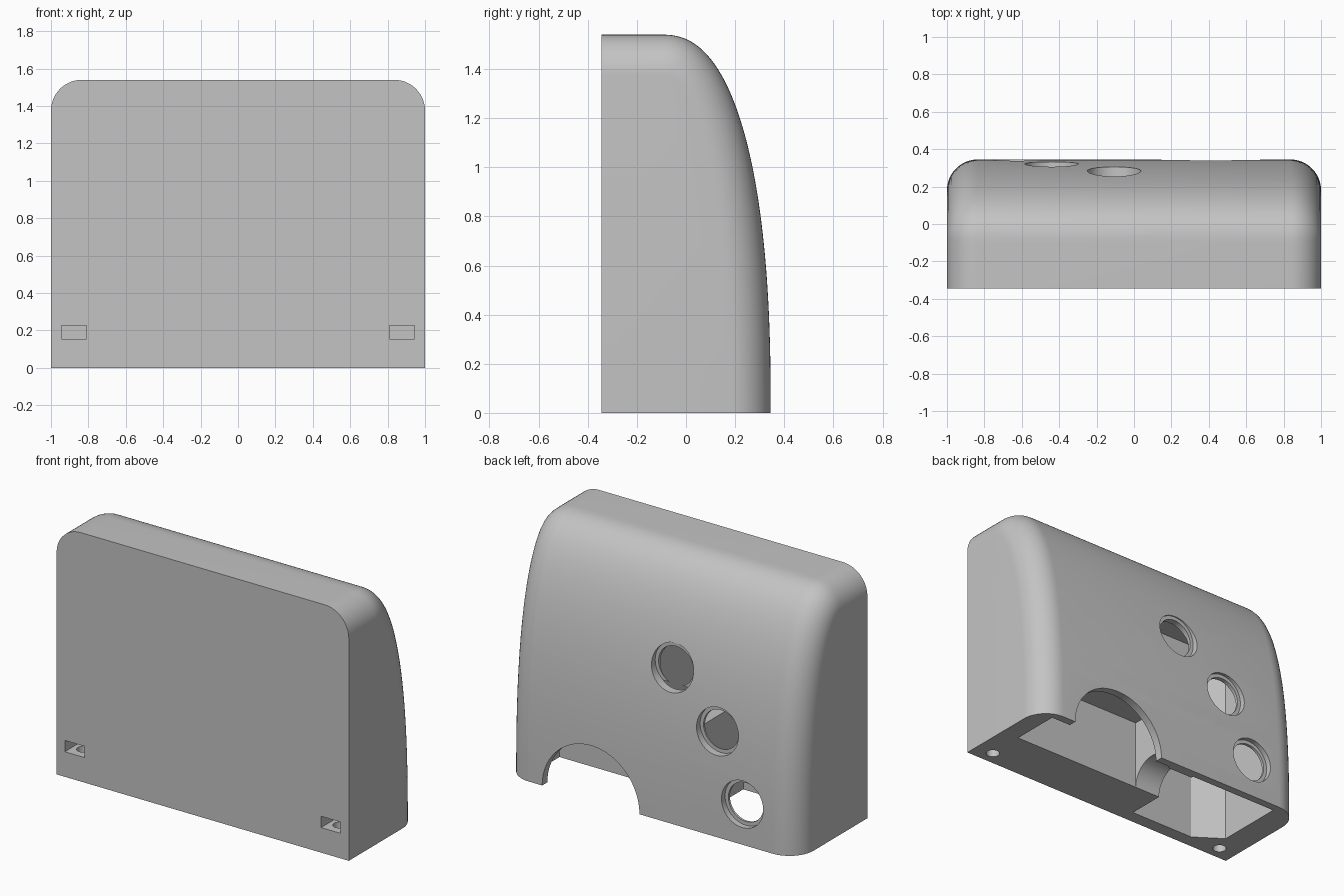
import bpy, bmesh, math
from mathutils import Vector, Matrix

cube = bpy.data.objects.get("Cube")
if cube:
    bpy.data.objects.remove(cube, do_unlink=True)

FRONT, BACK, TOP, START = -0.345, 0.345, 1.54, -0.10
DEPTH, POWER, FILLET, SEGS = BACK - START, 2.4, 0.165, 48

grey = bpy.data.materials.new("light_grey")
grey.use_nodes = True
grey.diffuse_color = (0.55, 0.55, 0.55, 1)
grey.node_tree.nodes["Principled BSDF"].inputs["Base Color"].default_value = grey.diffuse_color


def back_curve(inset):
    """Points (y, z) of the bulging back, moved inward along the normal."""
    points = []
    for i in range(SEGS + 1):
        t = math.pi / 2 * i / SEGS
        a = max(math.cos(t), 0) ** (2 / POWER) if i < SEGS else 0
        b = math.sin(t) ** (2 / POWER)
        n = Vector((a ** (POWER - 1) / DEPTH, b ** (POWER - 1) / TOP)).normalized()
        points.append((START + DEPTH * a - n.x * inset, TOP * b - n.y * inset))
    return points


def loft(name, sections):
    """Join a row of (x, yz loop) sections into a closed solid."""
    bm = bmesh.new()
    rings = [[bm.verts.new((x, y, z)) for y, z in loop] for x, loop in sections]
    count = len(rings[0])
    for r, s in zip(rings, rings[1:]):
        for i in range(count):
            j = (i + 1) % count
            bm.faces.new((r[i], r[j], s[j], s[i]))
    bm.faces.new(rings[0])
    bm.faces.new(rings[-1])
    return finish(name, bm)


def finish(name, bm):
    bmesh.ops.recalc_face_normals(bm, faces=bm.faces[:])
    mesh = bpy.data.meshes.new(name)
    bm.to_mesh(mesh)
    bm.free()
    mesh.materials.append(grey)
    obj = bpy.data.objects.new(name, mesh)
    bpy.context.collection.objects.link(obj)
    return obj


def cylinder(name, radius, start, end, sides=64):
    bm = bmesh.new()
    start, end = Vector(start), Vector(end)
    axis = end - start
    turn = axis.to_track_quat('Z', 'Y').to_matrix().to_4x4()
    bmesh.ops.create_cone(bm, cap_ends=True, segments=sides, radius1=radius, radius2=radius,
                          depth=axis.length, matrix=Matrix.Translation((start + end) / 2) @ turn)
    return finish(name, bm)


def chamber(name, x0, x1, front, floor, ceiling, inset):
    """Hollow whose back follows the shell at a constant wall thickness."""
    curve = [p for p in back_curve(inset) if floor < p[1] < ceiling - 0.005]
    loop = [(front, floor), (curve[0][0], floor)] + curve
    loop += [(curve[-1][0], ceiling), (front, ceiling)]
    return loft(name, [(x0, loop), (x1, loop)])


def cut(body, cutter):
    cutter.hide_render = True
    mod = body.modifiers.new("cut", 'BOOLEAN')
    mod.operation, mod.solver, mod.object = 'DIFFERENCE', 'EXACT', cutter
    bpy.context.view_layer.objects.active = body
    bpy.ops.object.modifier_apply(modifier=mod.name)
    bpy.data.objects.remove(cutter, do_unlink=True)


# Shell: side profile swept across, with rounded ends
sections = []
for side in (-1, 1):
    for k in range(13):
        a = math.pi / 2 * (k if side < 0 else 12 - k) / 12
        x = side * (1 - FILLET + FILLET * math.cos(a))
        inset = FILLET * (1 - math.sin(a))
        loop = [(FRONT, 0)] + back_curve(inset) + [(FRONT, TOP - inset)]
        sections.append((x, loop))
body = loft("housing", sections)

# Tall chamber with its corner cut off beside the screw
tall = chamber("tall_chamber", -0.83, -0.21, -0.26, -0.1, 1.31, 0.05)
bm = bmesh.new()
bm.from_mesh(tall.data)
cutting = bmesh.ops.bisect_plane(bm, geom=bm.verts[:] + bm.edges[:] + bm.faces[:],
                                 plane_co=(-0.83, -0.144, 0), plane_no=(-0.116, -0.17, 0),
                                 clear_outer=True)
bmesh.ops.holes_fill(bm, edges=[e for e in bm.edges if e.is_boundary])
bmesh.ops.recalc_face_normals(bm, faces=bm.faces[:])
bm.to_mesh(tall.data)
bm.free()
cut(body, tall)
cut(body, chamber("upper_chamber", -0.3, 0.04, -0.255, 0.55, 1.3, 0.052))

# Low chamber, the arched passage between the two, and the back doorway
cut(body, chamber("low_chamber", -0.03, 0.88, -0.02, -0.1, 0.44, 0.051))
cut(body, cylinder("passage", 0.15, (-0.3, 0.13, 0), (0.05, 0.13, 0)))
cut(body, cylinder("doorway", 0.333, (0.41, 0.2, 0), (0.41, 0.5, 0), 96))

# Three stepped round openings on an arc around the doorway
for angle in (119, 143, 166.5):
    x = 0.41 + 1.065 * math.cos(math.radians(angle))
    z = 1.065 * math.sin(math.radians(angle))
    y = START + DEPTH * (1 - (z / TOP) ** POWER) ** (1 / POWER)
    cut(body, cylinder("opening", 0.12, (x, y - 0.18, z), (x, 0.5, z)))
    cut(body, cylinder("opening_rim", 0.143, (x, y - 0.035, z), (x, 0.5, z)))

# Screw holes underneath and nut slots in the front
for side in (-1, 1):
    x = side * 0.877
    cut(body, cylinder("screw_hole", 0.04, (x, -0.257, -0.1), (x, -0.257, 0.32), 32))
    slot = [(-0.4, 0.155), (-0.195, 0.155), (-0.195, 0.225), (-0.4, 0.225)]
    cut(body, loft("nut_slot", [(x - 0.067, slot), (x + 0.067, slot)]))

# Smooth the curved faces, keeping hard edges
bpy.ops.object.select_all(action='DESELECT')
body.select_set(True)
bpy.context.view_layer.objects.active = body
bpy.ops.object.shade_smooth_by_angle(angle=math.radians(30))
